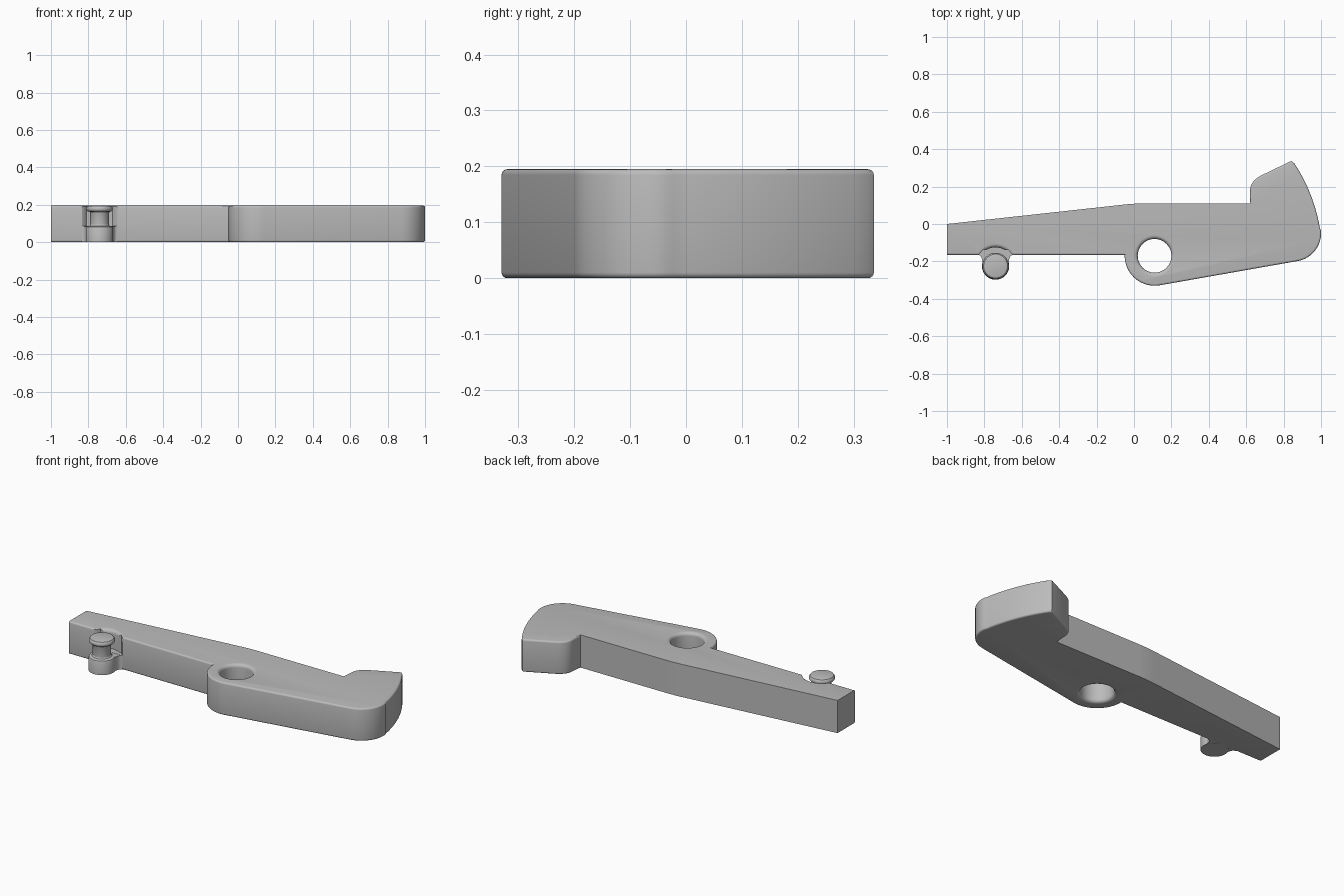
import bpy, bmesh
from math import sin, cos, radians, pi

old = bpy.data.objects.get("Cube")
if old:
    bpy.data.objects.remove(old, do_unlink=True)

HEIGHT = 0.195
FRONT = -0.165
PIVOT = (0.11, -0.17)
PIN = (-0.74, -0.225)
LEDGE = 0.085
FILLET = 0.018

grey = bpy.data.materials.new("plain grey")
grey.use_nodes = True
grey.diffuse_color = (0.5, 0.5, 0.5, 1)
grey.node_tree.nodes["Principled BSDF"].inputs["Base Color"].default_value = (0.5, 0.5, 0.5, 1)


def arc(c, r, a0, a1, n):
    angles = [radians(a0 + (a1 - a0) * i / n) for i in range(n + 1)]
    return [(c[0] + r * cos(a), c[1] + r * sin(a)) for a in angles]


def curve(a, b, c, n=6):
    ts = [i / n for i in range(n + 1)]
    return [tuple((1 - t) ** 2 * p + 2 * t * (1 - t) * q + t * t * s
                  for p, q, s in zip(a, b, c)) for t in ts]


def finish(bm, name):
    bmesh.ops.recalc_face_normals(bm, faces=bm.faces)
    mesh = bpy.data.meshes.new(name)
    bm.to_mesh(mesh)
    bm.free()
    mesh.materials.append(grey)
    obj = bpy.data.objects.new(name, mesh)
    bpy.context.collection.objects.link(obj)
    return obj


def prism(name, outline, z0, z1, rounded=None):
    """Extrude an outline; round the rims where rounded(edge midpoint) is true."""
    bm = bmesh.new()
    face = bm.faces.new([bm.verts.new((x, y, z0)) for x, y in outline])
    new = bmesh.ops.extrude_face_region(bm, geom=[face])["geom"]
    top = [v for v in new if isinstance(v, bmesh.types.BMVert)]
    bmesh.ops.translate(bm, verts=top, vec=(0, 0, z1 - z0))
    bmesh.ops.recalc_face_normals(bm, faces=bm.faces)
    if rounded:
        rims = [e for e in bm.edges
                if abs(e.verts[0].co.z - e.verts[1].co.z) < 1e-5
                and rounded((e.verts[0].co + e.verts[1].co) / 2)]
        bmesh.ops.bevel(bm, geom=rims, offset=FILLET, segments=4, profile=0.5,
                        affect='EDGES', clamp_overlap=True)
    return finish(bm, name)


def lathe(name, centre, profile, n=48):
    """Closed solid of revolution from (radius, height) pairs."""
    bm = bmesh.new()
    rings = [[bm.verts.new((*p, z)) for p in arc(centre, r, 0, 360 - 360 / n, n - 1)]
             for r, z in profile]
    for lo, hi in zip(rings, rings[1:]):
        for i in range(n):
            j = (i + 1) % n
            bm.faces.new((lo[i], lo[j], hi[j], hi[i]))
    bm.faces.new(rings[0])
    bm.faces.new(rings[-1])
    return finish(bm, name)


def cut(target, cutter):
    mod = target.modifiers.new("cut", 'BOOLEAN')
    mod.operation, mod.solver, mod.object = 'DIFFERENCE', 'EXACT', cutter
    bpy.context.view_layer.objects.active = target
    bpy.ops.object.modifier_apply(modifier=mod.name)
    bpy.data.objects.remove(cutter, do_unlink=True)


# Lever plate: tail, round boss, curved nose and hooked head
outline = [(-1, 0), (-1, FRONT), (-0.05, FRONT)]
outline += arc(PIVOT, 0.16, 182, 280, 16)
outline += arc((0.85, -0.05), 0.15, -80, 6, 12)
outline += arc(PIVOT, 0.896, 9.5, 33.5, 14)
outline += [(0.845, 0.336), (0.835, 0.334)]
outline += curve((0.685, 0.262), (0.62, 0.232), (0.62, 0.175))
outline += [(0.62, 0.11)] + curve((0.06, 0.11), (0, 0.11), (-0.06, 0.103))


def soft_rim(p):
    return p.x > 0.615 or (p.y < FRONT + 0.001 and p.x > -0.999)


lever = prism("lever_plate", outline, 0, HEIGHT, soft_rim)

# Pivot hole with rounded mouths
steps = [radians(15 * i) for i in range(7)]
mouth = [(0.09 + 0.02 * (1 - cos(a)), HEIGHT - 0.02 + 0.02 * sin(a)) for a in steps]
bore = [(r, HEIGHT - z) for r, z in reversed(mouth)] + mouth
bore = [(0.11, -0.05)] + bore + [(0.11, HEIGHT + 0.05)]
cut(lever, lathe("hole_cutter", PIVOT, bore))

# Round notch around the pin, open at the front, with flared sides
notch = [(r + 0.01, z) for r, z in mouth]
cut(lever, lathe("notch_cutter", PIN, [(0.1, LEDGE)] + notch + [(0.12, HEIGHT + 0.05)]))
flare = [(PIN[0] + s * w, y) for s, w, y in
         ((-1, 0.1, -0.2), (1, 0.1, -0.2), (1, 0.095, FRONT), (1, 0.084, -0.158), (1, 0.07, -0.14),
          (-1, 0.07, -0.14), (-1, 0.084, -0.158), (-1, 0.095, FRONT), )]
cut(lever, prism("flare_cutter", flare, LEDGE, HEIGHT + 0.05))

# Pin: wide foot, narrow neck and rounded head
pin = lathe("pin", PIN, [
    (0.073, 0), (0.073, LEDGE - 0.01), (0.07, LEDGE - 0.003), (0.063, LEDGE),
    (0.054, LEDGE + 0.002), (0.05, LEDGE + 0.008), (0.05, 0.155), (0.053, 0.162),
    (0.064, 0.165), (0.069, 0.17), (0.071, 0.177), (0.069, 0.185),
    (0.064, 0.192), (0.055, HEIGHT)])

# Foot web joining the pin to the plate
left = curve((-0.095, FRONT), (-0.073, FRONT), (-0.07, -0.205))
web = [(PIN[0] + x, y) for x, y in left]
web += [(PIN[0] - x, y) for x, y in reversed(left)]
web += [(PIN[0] + 0.095, FRONT + 0.03), (PIN[0] - 0.095, FRONT + 0.03)]
foot = prism("pin_foot_web", web, 0.001, LEDGE - 0.001)

for obj in (lever, pin, foot):
    bpy.ops.object.select_all(action='DESELECT')
    obj.select_set(True)
    bpy.context.view_layer.objects.active = obj
    bpy.ops.object.shade_smooth_by_angle(angle=radians(32))
